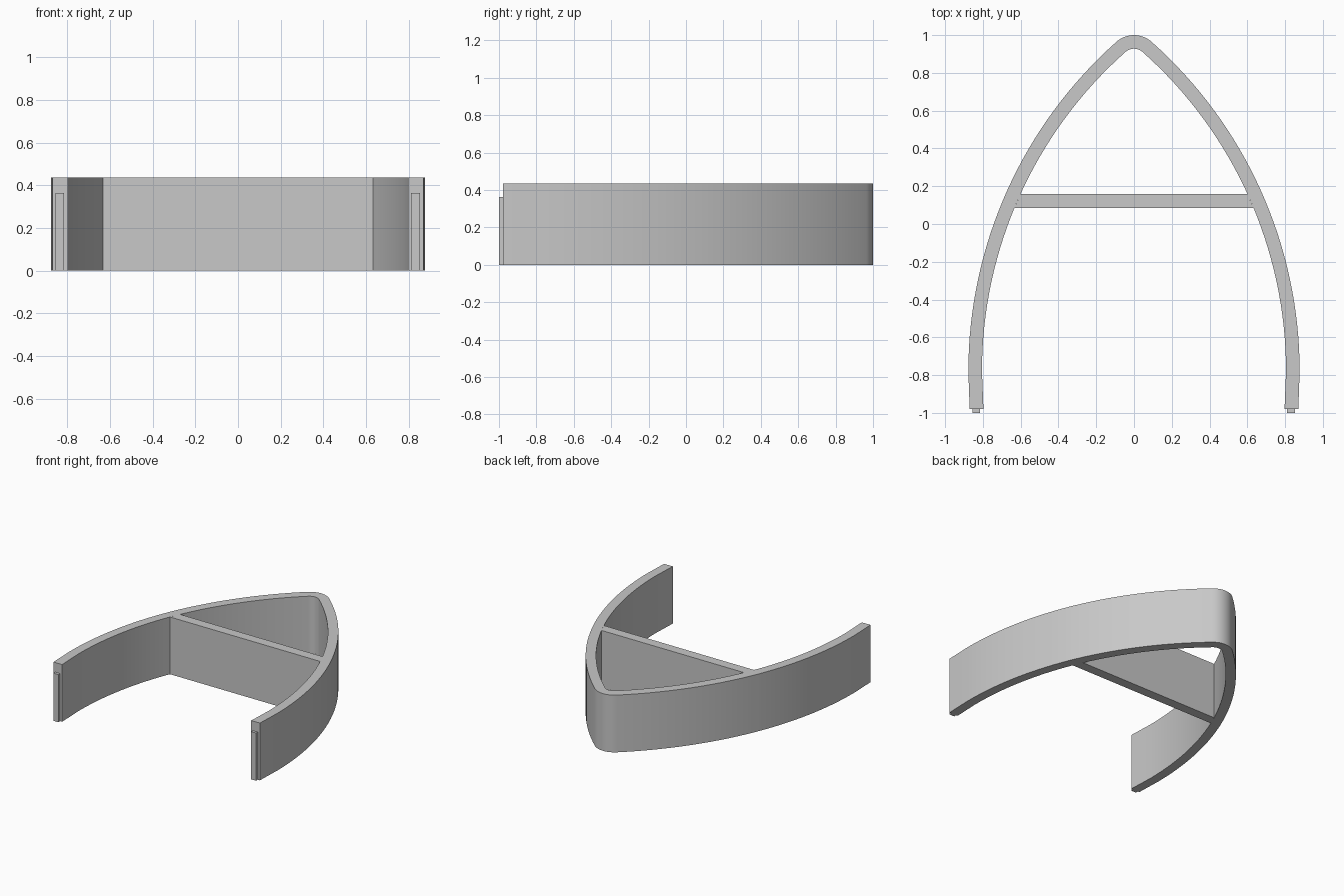
import bpy
import bmesh
from math import sin, cos, asin, atan2, pi

cube = bpy.data.objects.get("Cube")
if cube:
    bpy.data.objects.remove(cube)

HEIGHT = 0.436
WALL = 0.072
TIP_R = 0.14                       # outer radius of the rounded tip
ARC_X, ARC_Y, ARC_R = 1.456, -0.78, 2.333
BAR_FRONT, BAR_BACK = 0.085, 0.16

grey = bpy.data.materials.new("plain grey")
grey.use_nodes = True
colour = (0.58, 0.58, 0.58, 1)
grey.diffuse_color = colour
grey.node_tree.nodes["Principled BSDF"].inputs["Base Color"].default_value = colour


def finish(name, bm):
    bmesh.ops.recalc_face_normals(bm, faces=bm.faces)
    mesh = bpy.data.meshes.new(name)
    bm.to_mesh(mesh)
    bm.free()
    mesh.materials.append(grey)
    obj = bpy.data.objects.new(name, mesh)
    bpy.context.collection.objects.link(obj)
    return obj


def raise_faces(bm, height):
    result = bmesh.ops.extrude_face_region(bm, geom=bm.faces[:])
    verts = [g for g in result["geom"] if isinstance(g, bmesh.types.BMVert)]
    bmesh.ops.translate(bm, verts=verts, vec=(0, 0, height))


def prism(name, points, height):
    bm = bmesh.new()
    bm.faces.new([bm.verts.new((x, y, 0)) for x, y in points])
    raise_faces(bm, height)
    return finish(name, bm)


def side_point(angle, inset):
    r = ARC_R - inset
    return r * cos(angle) - ARC_X, ARC_Y + r * sin(angle)


# Pointed arch: paired outer and inner points, left half then mirrored
tangent = atan2(1 - TIP_R - ARC_Y, ARC_X)
bar_angles = [asin((y - ARC_Y) / (ARC_R - WALL)) for y in (BAR_FRONT, BAR_BACK)]
angles = sorted([tangent * i / 32 for i in range(33)] + bar_angles)
half = [((0.87, -0.979), (0.797, -0.979))]
half += [(side_point(a, 0), side_point(a, WALL)) for a in angles]
for i in range(1, 9):
    a = tangent + (pi / 2 - tangent) * i / 8
    half.append(tuple((r * cos(a), 1 - TIP_R + r * sin(a))
                      for r in (TIP_R, TIP_R - WALL)))
mirrored = [tuple((-x, y) for x, y in pair) for pair in reversed(half[:-1])]

bm = bmesh.new()
pairs = [[bm.verts.new((x, y, 0)) for x, y in pair] for pair in half + mirrored]
for (a, b), (c, d) in zip(pairs, pairs[1:]):
    bm.faces.new((a, b, d, c))
raise_faces(bm, HEIGHT)
arch = finish("arch_wall", bm)

# Crossbar meeting the inner wall
front, back = (side_point(a, WALL) for a in bar_angles)
prism("crossbar", [(-front[0], front[1]), front, back, (-back[0], back[1])], HEIGHT)

# Short tabs on the two open ends
for name, x0, x1 in (("right_tab", -0.856, -0.815), ("left_tab", 0.811, 0.852)):
    prism(name, [(x0, -1), (x1, -1), (x1, -0.979), (x0, -0.979)], 0.363)

# Smooth curved walls with crisp rims
bpy.ops.object.select_all(action="DESELECT")
arch.select_set(True)
bpy.context.view_layer.objects.active = arch
bpy.ops.object.shade_smooth_by_angle(angle=pi / 6)
